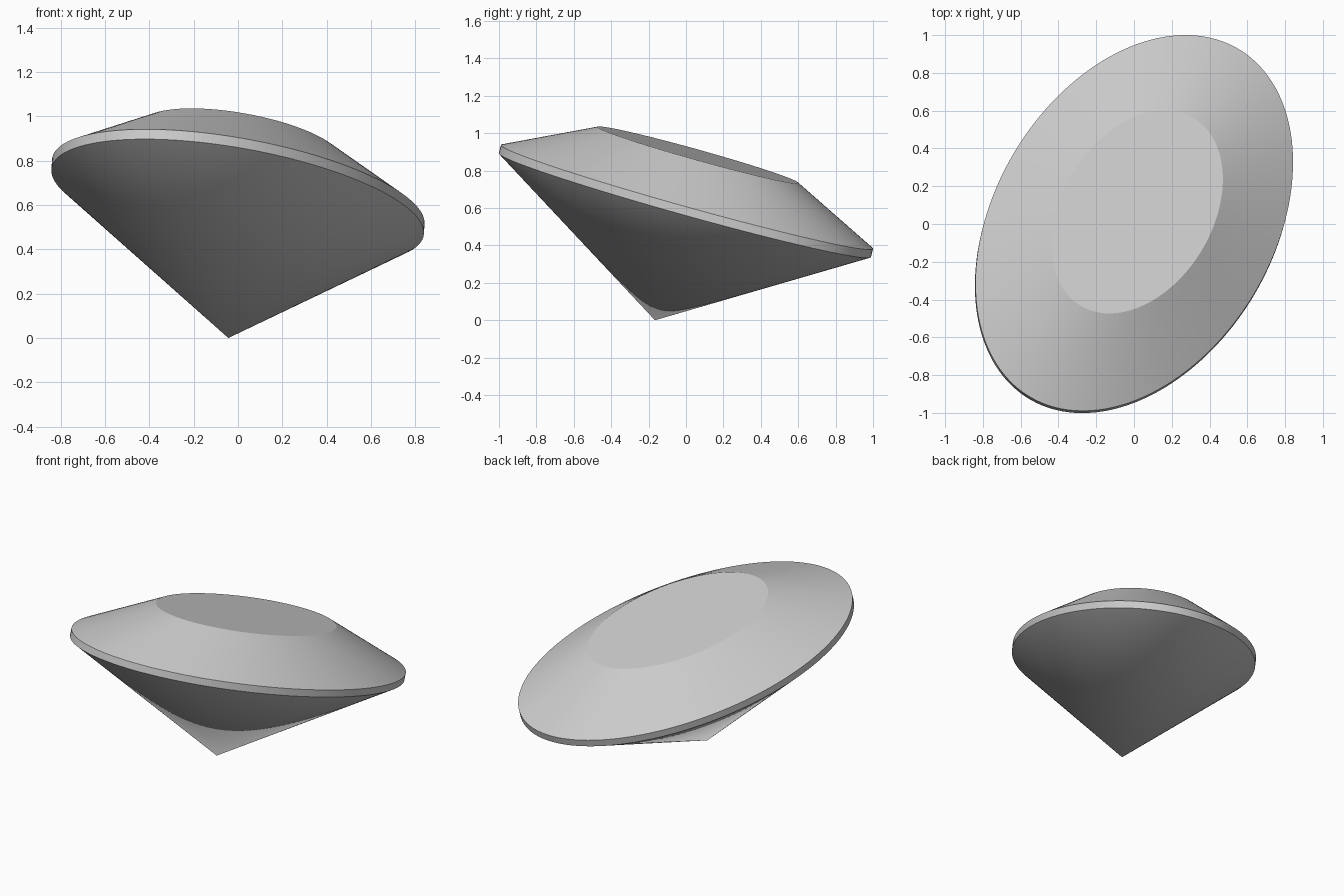
import bpy, bmesh, math
from mathutils import Vector, Matrix

if "Cube" in bpy.data.objects:
    bpy.data.objects.remove(bpy.data.objects["Cube"])

SEGMENTS = 160
LONG, SHORT = 1.109, 0.739            # girdle half axes

# Tilted frame: gem axis, and long axis of the oval in the girdle plane
axis = Vector((0.068, 0.26, 1)).normalized()
long_dir = Vector((1, 1.713, -0.513))
long_dir = (long_dir - axis * long_dir.dot(axis)).normalized()
short_dir = axis.cross(long_dir)
frame = Matrix((long_dir, short_dir, axis)).transposed().to_4x4()
apex = Vector((-0.0435, -0.166, 0))

bm = bmesh.new()


def oval(scale, height):
    ring = []
    for i in range(SEGMENTS):
        a = math.tau * i / SEGMENTS
        ring.append(bm.verts.new((LONG * scale * math.cos(a),
                                  SHORT * scale * math.sin(a), height)))
    return ring


# Lower girdle, upper girdle and table outlines, heights above the point
tip = bm.verts.new((0, 0, 0))
rings = [oval(1, 0.637), oval(1, 0.683), oval(0.54, 0.915)]

for i in range(SEGMENTS):
    j = (i + 1) % SEGMENTS
    # Pointed underside
    bm.faces.new((tip, rings[0][j], rings[0][i]))
    # Girdle band and sloping crown
    for low, high in zip(rings, rings[1:]):
        bm.faces.new((low[i], low[j], high[j], high[i]))
# Flat table
bm.faces.new(rings[-1])

bm.transform(Matrix.Translation(apex) @ frame)
bmesh.ops.recalc_face_normals(bm, faces=bm.faces[:])
mesh = bpy.data.meshes.new("oval_gem")
bm.to_mesh(mesh)
bm.free()

gem = bpy.data.objects.new("oval_gem", mesh)
bpy.context.collection.objects.link(gem)
bpy.context.view_layer.objects.active = gem
gem.select_set(True)
bpy.ops.object.shade_smooth_by_angle(angle=math.radians(18))
